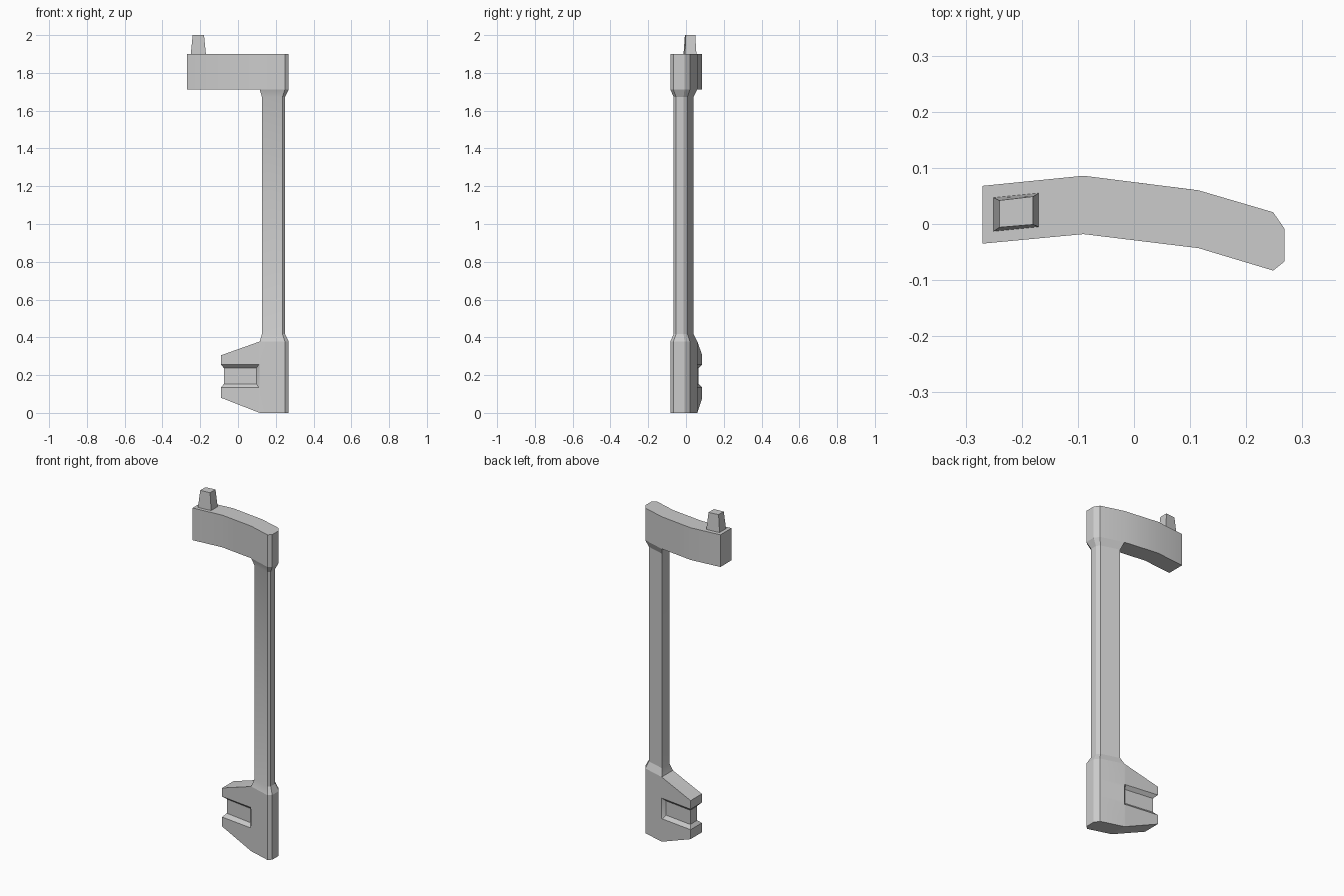
import bpy, bmesh, math

if "Cube" in bpy.data.objects:
    bpy.data.objects.remove(bpy.data.objects["Cube"])


def loft(name, rings, caps=None):
    """Skin a stack of closed rings; caps are index groups closing both ends."""
    bm = bmesh.new()
    vs = [[bm.verts.new(p) for p in ring] for ring in rings]
    n = len(rings[0])
    for a, b in zip(vs, vs[1:]):
        for i in range(n):
            j = (i + 1) % n
            bm.faces.new((a[i], a[j], b[j], b[i]))
    for group in caps or [range(n)]:
        for ring in (vs[0], vs[-1]):
            bm.faces.new([ring[i] for i in group])
    bmesh.ops.recalc_face_normals(bm, faces=bm.faces)
    me = bpy.data.meshes.new(name)
    bm.to_mesh(me)
    bm.free()
    ob = bpy.data.objects.new(name, me)
    bpy.context.collection.objects.link(ob)
    bpy.ops.object.select_all(action='DESELECT')
    ob.select_set(True)
    bpy.context.view_layer.objects.active = ob
    bpy.ops.object.shade_smooth_by_angle(angle=math.radians(20))
    return ob


def at(outline, z):
    return [(x, y, z) for x, y in outline]


# Plan outlines shared by the parts
wide = [(0.115, 0.06), (0.248, 0.021), (0.268, -0.008),
        (0.268, -0.067), (0.248, -0.083), (0.115, -0.043)]
slim = [(0.127, 0.039), (0.235, 0.007), (0.248, -0.013),
        (0.248, -0.052), (0.235, -0.065), (0.127, -0.031)]

# Curved arm at the top
arm = [(-0.27, 0.068), (-0.09, 0.086)] + wide + [(-0.09, -0.018), (-0.27, -0.035)]
loft("top_arm", [at(arm, 1.712), at(arm, 1.9)])

# Tapered peg on the arm
peg_base = [(-0.25, 0.047), (-0.17, 0.055), (-0.17, -0.005), (-0.25, -0.013)]
peg_top = [(-0.24, 0.042), (-0.18, 0.049), (-0.18, -0.001), (-0.24, -0.006)]
loft("top_peg", [at(peg_base, 1.9), at(peg_top, 2.0)])

# Slim post flaring out at both ends
loft("post", [at(wide, 0.378), at(slim, 0.418), at(slim, 1.672), at(wide, 1.712)])

# Base with a tapering fin, grooved on front, back and end
full = [(-0.09, 0.086), (0.11, 0.0607)] + wide + [(0.11, -0.0424), (-0.09, -0.018)]
groove = [(-0.074, 0.066), (0.097, 0.044)] + wide + [(0.097, -0.023), (-0.074, 0.002)]


def slanted(z_joint, z_end):
    def height(x):
        t = max(0, (0.115 - x) / 0.205)
        return z_joint + (z_end - z_joint) * t
    return [(x, y, height(x)) for x, y in full]


loft("base_fin",
     [slanted(0, 0.08), at(full, 0.135), at(groove, 0.154),
      at(groove, 0.237), at(full, 0.255), slanted(0.378, 0.305)],
     caps=[(0, 1, 2, 7, 8, 9), (2, 3, 4, 5, 6, 7)])
